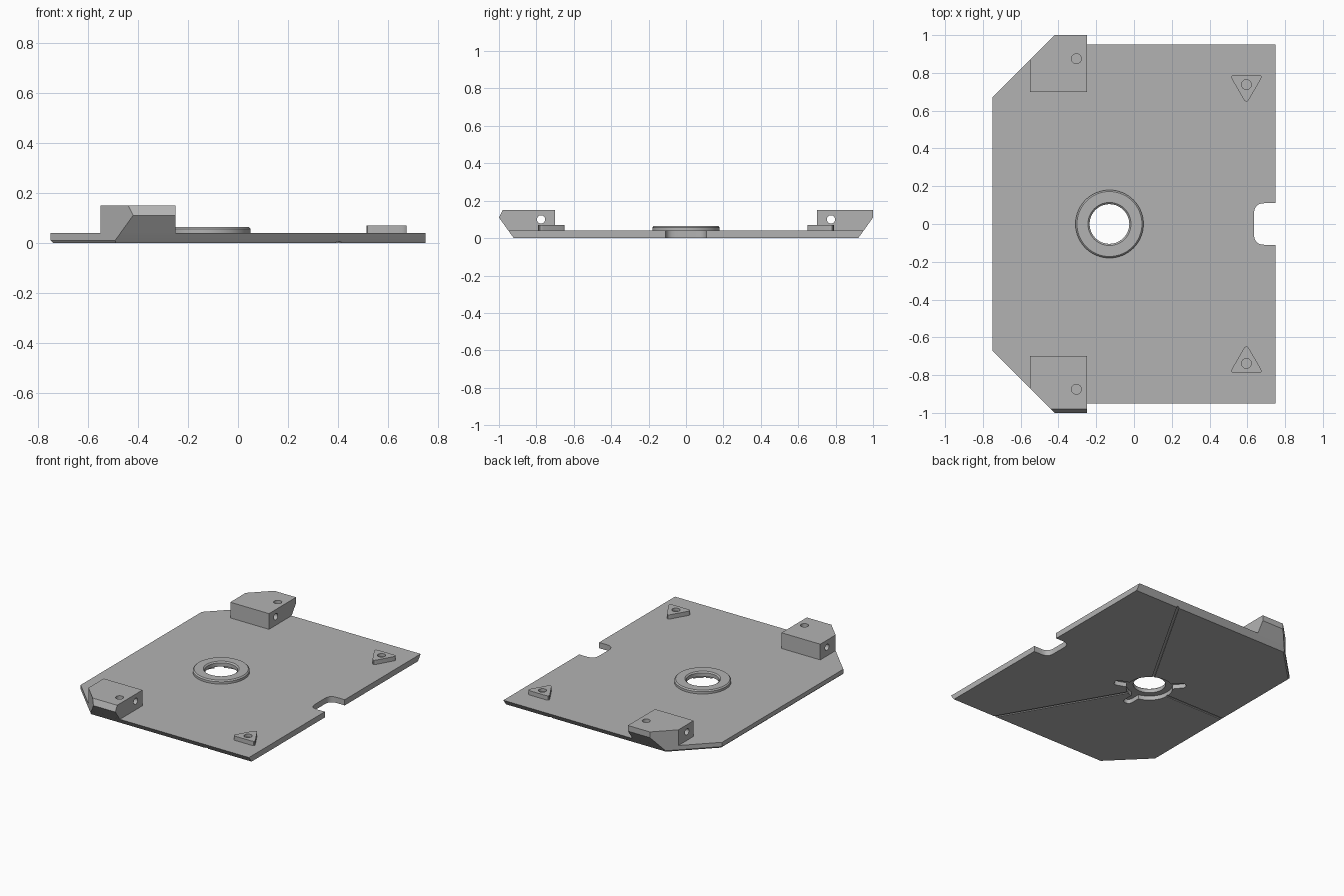
import bpy, bmesh
from math import sin, cos, pi, radians
from mathutils import Matrix, Vector

if "Cube" in bpy.data.objects:
    bpy.data.objects.remove(bpy.data.objects["Cube"])

grey = bpy.data.materials.new("plain grey")
grey.use_nodes = True
grey.diffuse_color = (0.45, 0.45, 0.45, 1)
grey.node_tree.nodes["Principled BSDF"].inputs["Base Color"].default_value = (0.45, 0.45, 0.45, 1)

HUB = Vector((-0.13, 0, 0))


def finish(name, bm):
    bmesh.ops.recalc_face_normals(bm, faces=bm.faces)
    me = bpy.data.meshes.new(name)
    bm.to_mesh(me)
    bm.free()
    me.materials.append(grey)
    ob = bpy.data.objects.new(name, me)
    bpy.context.collection.objects.link(ob)
    return ob


def loft(name, loops, capped=True):
    """Skin a stack of loops that share one point count."""
    bm = bmesh.new()
    rings = [[bm.verts.new(p) for p in loop] for loop in loops]
    n = len(rings[0])
    pairs = list(zip(rings, rings[1:]))
    if not capped:
        pairs.append((rings[-1], rings[0]))
    for a, b in pairs:
        for i in range(n):
            j = (i + 1) % n
            bm.faces.new((a[i], a[j], b[j], b[i]))
    if capped:
        bm.faces.new(rings[0])
        bm.faces.new(rings[-1])
    return finish(name, bm)


def level(points, z):
    return [(x, y, z) for x, y in points]


def prism(name, points, z0, z1):
    return loft(name, [level(points, z0), level(points, z1)])


def circle(cx, cy, r, n=48):
    return [(cx + r * cos(2 * pi * i / n), cy + r * sin(2 * pi * i / n)) for i in range(n)]


def rounded(points, r, steps=5):
    """Round the corners of a polygon with short curves."""
    out = []
    for i, p in enumerate(points):
        p = Vector(p)
        a, b = Vector(points[i - 1]), Vector(points[(i + 1) % len(points)])
        s, e = p + (a - p).normalized() * r, p + (b - p).normalized() * r
        for k in range(steps + 1):
            t = k / steps
            out.append(tuple(s * (1 - t) ** 2 + p * 2 * t * (1 - t) + e * t * t))
    return out


def cut(target, cutter):
    cutter.hide_render = True
    mod = target.modifiers.new("cut", 'BOOLEAN')
    mod.operation, mod.solver, mod.object = 'DIFFERENCE', 'EXACT', cutter
    bpy.context.view_layer.objects.active = target
    bpy.ops.object.modifier_apply(modifier=mod.name)
    bpy.data.objects.remove(cutter)


def smooth(ob):
    bpy.ops.object.select_all(action='DESELECT')
    ob.select_set(True)
    bpy.context.view_layer.objects.active = ob
    bpy.ops.object.shade_smooth_by_angle(angle=radians(30))


# Base plate: clipped corners, undercut long sides, small bottom chamfer
def outline(side, inset):
    left = -0.75 + inset
    half = [(0.75, side), (side - 1.42 + inset, side), (left, 0.67)]
    return half + [(x, -y) for x, y in reversed(half)]


plate = loft("base_plate", [level(outline(0.92, 0.01), 0),
                            level(outline(0.928, 0), 0.01),
                            level(outline(0.95, 0), 0.04)])

# Edge notch, centre opening and stepped recess below it
notch = rounded([(0.635, -0.11), (0.9, -0.11), (0.9, 0.11), (0.635, 0.11)], 0.055)
cut(plate, prism("notch_cutter", notch, -0.1, 0.1))
cut(plate, prism("opening_cutter", circle(HUB.x, 0, 0.105), -0.1, 0.1))
cut(plate, prism("recess_cutter", circle(HUB.x, 0, 0.15), -0.1, 0.03))


def radial_slot(angle, start, end, width, depth, round_end):
    w = width / 2
    box = [(start, -w), (end, -w), (end, w), (start, w)]
    if round_end:
        box = rounded(box, w * 0.98)
    ob = prism("slot_cutter", box, -0.1, depth)
    ob.data.transform(Matrix.Translation(HUB) @ Matrix.Rotation(radians(angle), 4, 'Z'))
    cut(plate, ob)


# Lobes of the recess and thin radial grooves on the underside
for angle in (-90, -20, 130):
    radial_slot(angle, 0.08, 0.24, 0.06, 0.03, True)
for angle in (60, 180, 300):
    radial_slot(angle, 0.14, 1.3, 0.016, 0.006, False)
smooth(plate)

# Raised ring around the opening
profile = [(0.105, 0.03), (0.14, 0.03), (0.18, 0.036), (0.18, 0.056),
           (0.172, 0.064), (0.114, 0.064), (0.105, 0.056)]
ring = loft("centre_ring", [level(circle(HUB.x, 0, r, 64), z) for r, z in profile], capped=False)
smooth(ring)


# Corner blocks with a blind hole on top and a through hole along x
def block_loop(s, side, z):
    pts = [(-0.55, 0.7), (-0.25, 0.7), (-0.25, side), (side - 1.42, side), (-0.55, 0.87)]
    return [(x, s * y, z) for x, y in pts]


for s, label in ((1, "back"), (-1, "front")):
    top = 1.0 if s > 0 else 0.98
    block = loft(label + "_corner_block", [block_loop(s, 0.949, 0.039),
                                           block_loop(s, 1.0, 0.11),
                                           block_loop(s, top, 0.15)])
    cut(block, prism("top_hole_cutter", circle(-0.305, s * 0.875, 0.026, 32), 0.08, 0.3))
    bore = prism("bore_cutter", circle(0, 0, 0.022, 32), -1, 1)
    bore.data.transform(Matrix.Translation((-0.4, s * 0.775, 0.1)) @ Matrix.Rotation(pi / 2, 4, 'Y'))
    cut(block, bore)
    smooth(block)

    # Rounded triangular boss with a blind hole, point towards the middle
    tri = rounded([(0.505, s * 0.79), (0.685, s * 0.79), (0.595, s * 0.635)], 0.03)
    boss = prism(label + "_triangle_boss", tri, 0.035, 0.07)
    cut(boss, prism("boss_hole_cutter", circle(0.595, s * 0.738, 0.026, 32), 0.05, 0.2))
    smooth(boss)
